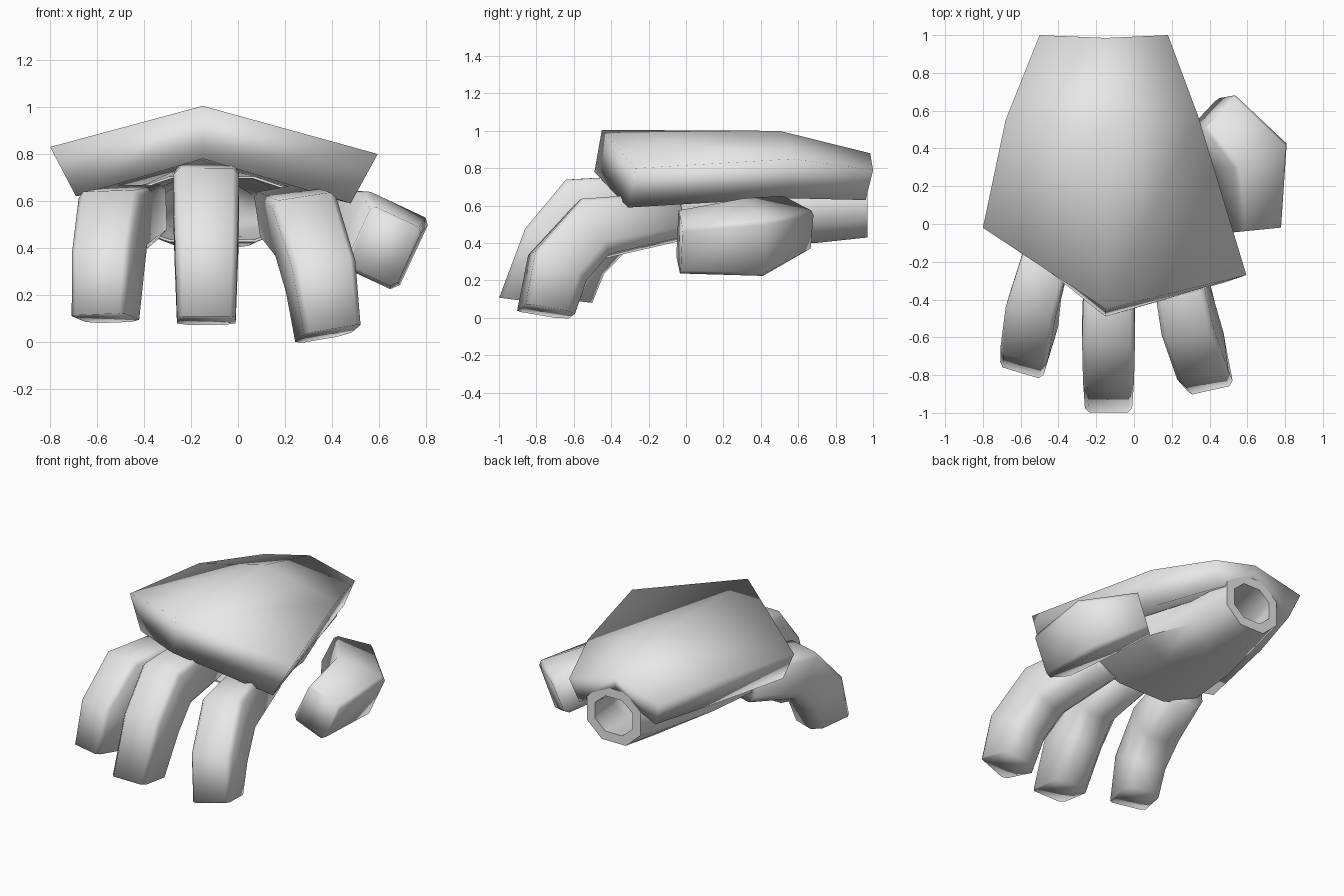
import bpy, bmesh, math
from mathutils import Vector

if "Cube" in bpy.data.objects:
    bpy.data.objects.remove(bpy.data.objects["Cube"])

metal = bpy.data.materials.new("light grey metal")
metal.diffuse_color = (0.8, 0.8, 0.8, 1)
metal.use_nodes = True
metal.node_tree.nodes["Principled BSDF"].inputs["Base Color"].default_value = metal.diffuse_color


def loft(name, rings, caps=True, angle=180):
    """Bridge a list of equal point rings into a smooth-shaded object."""
    bm = bmesh.new()
    rows = [[bm.verts.new(p) for p in ring] for ring in rings]
    n = len(rows[0])
    for a, b in zip(rows, rows[1:]):
        for i in range(n):
            j = (i + 1) % n
            bm.faces.new((a[i], a[j], b[j], b[i]))
    if caps:
        bm.faces.new(rows[0])
        bm.faces.new(rows[-1])
    bmesh.ops.remove_doubles(bm, verts=bm.verts, dist=0.0001)
    bmesh.ops.recalc_face_normals(bm, faces=bm.faces)
    mesh = bpy.data.meshes.new(name)
    bm.to_mesh(mesh)
    bm.free()
    mesh.materials.append(metal)
    obj = bpy.data.objects.new(name, mesh)
    bpy.context.collection.objects.link(obj)
    bpy.ops.object.select_all(action='DESELECT')
    obj.select_set(True)
    bpy.context.view_layer.objects.active = obj
    bpy.ops.object.shade_smooth_by_angle(angle=math.radians(angle))
    return obj


def chamfered(c, u, v, hu, hv, outer=0.45, inner=0.45):
    """Eight-sided chamfered rectangle around c; separate outer and inner corner cuts."""
    o, i = outer, inner
    shape = [(1, -o), (1, i), (i, 1), (-i, 1), (-1, i), (-1, -o), (-o, -1), (o, -1)]
    return [c + u * (hu * a) + v * (hv * b) for a, b in shape]


def digit(name, path, across, sizes, end, outer=0.82, inner=0.6):
    """Bent finger armour: boxy section swept along a path, tip facing along end."""
    pts = [Vector(p) for p in path]
    segs = [(b - a).normalized() for a, b in zip(pts, pts[1:])]
    rings = []
    for i, p in enumerate(pts):
        t = (segs[max(i - 1, 0)] + segs[min(i, len(segs) - 1)]).normalized()
        if i == len(pts) - 1:
            t = Vector(end).normalized()
        w = Vector(across)
        w = (w - t * w.dot(t)).normalized()
        rings.append(chamfered(p, w, w.cross(t), *sizes[i], outer, inner))
    return loft(name, rings, angle=100)


# Back-of-hand plate: peaked slab, sections from knuckles to wrist
loft("hand_plate", [
    [(-0.80, -0.02, 0.83), (-0.15, -0.45, 1.005), (0.595, -0.27, 0.80),
     (0.48, -0.31, 0.59), (-0.15, -0.49, 0.78), (-0.69, -0.06, 0.62)],
    [(-0.68, 0.55, 0.85), (-0.15, 0.50, 1.00), (0.34, 0.57, 0.85),
     (0.27, 0.53, 0.64), (-0.15, 0.50, 0.76), (-0.58, 0.53, 0.64)],
    [(-0.50, 1.00, 0.79), (-0.15, 0.985, 0.88), (0.18, 1.00, 0.79),
     (0.13, 0.96, 0.63), (-0.15, 0.96, 0.77), (-0.44, 0.96, 0.63)],
])

# Palm: open tube flaring from the round cuff to the knuckles, with an inner wall
X, Z = Vector((1, 0, 0)), Vector((0, 0, 1))
palm_sections = [  # x, y, z, half width, half height, wall
    (-0.11, -0.06, 0.565, 0.40, 0.14, 0.01),
    (-0.11, 0.36, 0.57, 0.35, 0.16, 0.04),
    (-0.13, 0.69, 0.575, 0.25, 0.175, 0.06),
    (-0.135, 0.97, 0.61, 0.20, 0.18, 0.06),
]
outside = [chamfered(Vector((x, y, z)), X, Z, a, b) for x, y, z, a, b, t in palm_sections]
inside = [chamfered(Vector((x, y, z)), X, Z, a - t, b - t) for x, y, z, a, b, t in palm_sections]
loft("palm_and_cuff", outside + inside[::-1] + outside[:1], caps=False, angle=60)

# Three curled fingers
digit("left_finger",
      [(-0.42, -0.02, 0.55), (-0.53, -0.41, 0.50), (-0.55, -0.585, 0.32), (-0.56, -0.655, 0.10)],
      (0.95, -0.29, 0),
      [(0.12, 0.12), (0.135, 0.16), (0.13, 0.155), (0.12, 0.14)],
      (0, -0.13, -1))
digit("middle_finger",
      [(-0.13, -0.10, 0.64), (-0.135, -0.56, 0.59), (-0.135, -0.72, 0.39), (-0.135, -0.86, 0.09)],
      (1, 0, 0),
      [(0.13, 0.13), (0.14, 0.17), (0.135, 0.165), (0.125, 0.14)],
      (0, -0.13, -1))
digit("right_finger",
      [(0.20, -0.04, 0.54), (0.29, -0.50, 0.475), (0.35, -0.685, 0.27), (0.38, -0.745, 0.033)],
      (0.97, 0.22, 0.18),
      [(0.12, 0.12), (0.14, 0.165), (0.138, 0.16), (0.125, 0.14)],
      (0.2, -0.13, -1))

# Bent thumb beside the palm
digit("thumb",
      [(0.41, 0.585, 0.505), (0.61, 0.36, 0.43), (0.62, -0.035, 0.405)],
      (0.90, 0, -0.42),
      [(0.13, 0.12), (0.165, 0.17), (0.12, 0.14)],
      (0.1, -1, 0), 0.85, 0.8)
